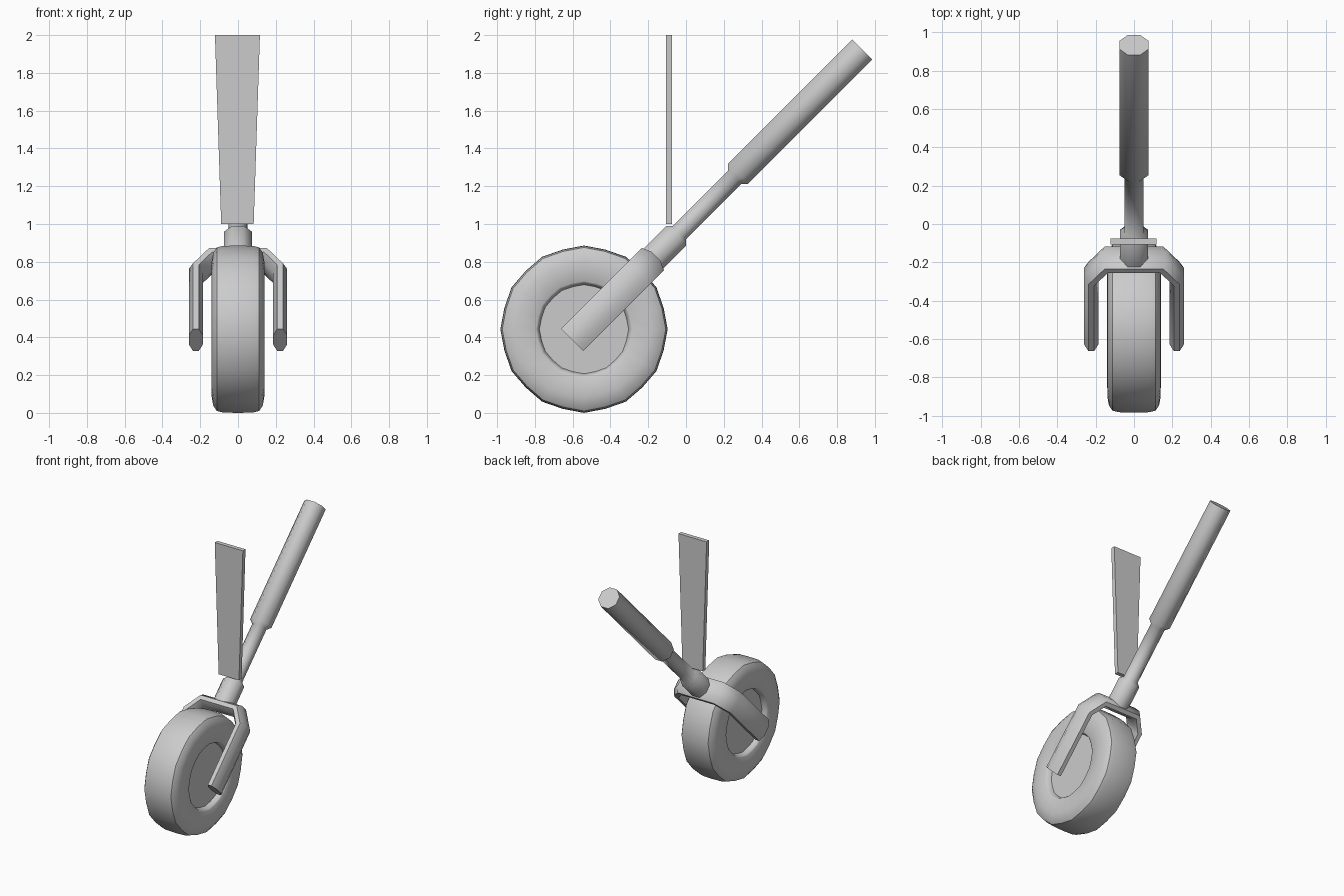
import bpy, bmesh, math
from mathutils import Vector

if "Cube" in bpy.data.objects:
    bpy.data.objects.remove(bpy.data.objects["Cube"])

grey = bpy.data.materials.new("plain grey")
grey.diffuse_color = (0.6, 0.6, 0.6, 1)
grey.use_nodes = True
grey.node_tree.nodes["Principled BSDF"].inputs["Base Color"].default_value = grey.diffuse_color

X = Vector((1, 0, 0))
AXIS = Vector((0, 1, 1)).normalized()      # direction of the sloping strut
NORM = Vector((0, -1, 1)).normalized()     # at right angles to the strut
BASE = Vector((0, -0.54, 0.45))            # strut line passes the wheel hub


def skin(name, rings, angle):
    """Join rings of points into a capped tube."""
    bm = bmesh.new()
    rows = [[bm.verts.new(p) for p in ring] for ring in rings]
    n = len(rows[0])
    for a, b in zip(rows, rows[1:]):
        for i in range(n):
            j = (i + 1) % n
            bm.faces.new((a[i], a[j], b[j], b[i]))
    bm.faces.new(rows[0])
    bm.faces.new(rows[-1])
    bmesh.ops.recalc_face_normals(bm, faces=bm.faces)
    mesh = bpy.data.meshes.new(name)
    bm.to_mesh(mesh)
    bm.free()
    mesh.materials.append(grey)
    ob = bpy.data.objects.new(name, mesh)
    bpy.context.collection.objects.link(ob)
    bpy.ops.object.select_all(action='DESELECT')
    ob.select_set(True)
    bpy.context.view_layer.objects.active = ob
    bpy.ops.object.shade_smooth_by_angle(angle=math.radians(angle))
    return ob


def ring(centre, u, v, ru, rv, n=8, offset=0.5, wave=1.0):
    """Closed loop of n points; wave pulls in every second point."""
    pts = []
    for i in range(n):
        a = 2 * math.pi * (i + offset) / n
        k = wave if i % 2 else 1.0
        pts.append(centre + k * (u * ru * math.cos(a) + v * rv * math.sin(a)))
    return pts


FLAT = 1 / math.cos(math.pi / 8)           # octagon flat-to-corner ratio

# Wheel: rounded tyre with a shallow dished hub on both sides
half = [(0.10, 0.236), (0.132, 0.245), (0.14, 0.255), (0.139, 0.36),
        (0.131, 0.405), (0.112, 0.433), (0.08, 0.441)]
profile = [(-x, r) for x, r in half] + [(0, 0.443)] + half[::-1]
hub = Vector((0, -0.54, 0.443))
skin("wheel", [ring(hub + X * x, Vector((0, 1, 0)), Vector((0, 0, 1)), r, r,
                    24, 0, 0.985) for x, r in profile], 40)

# Fork: flattened eight-sided tube bent over the wheel
side = [(0.223, -0.09), (0.223, 0.395), (0.145, 0.50)]
path = [(-x, s) for x, s in side] + side[::-1]
pts = [BASE + X * x + AXIS * s for x, s in path]
rings = []
for i, p in enumerate(pts):
    d_in = (p - pts[max(i - 1, 0)]).normalized()
    d_out = (pts[min(i + 1, len(pts) - 1)] - p).normalized()
    tangent = (d_in + d_out).normalized()
    across = tangent.cross(NORM).normalized()
    ends = i in (0, len(pts) - 1)
    mitre = 1 if ends else 1 / tangent.dot(d_in)
    rings.append(ring(p, across, NORM, 0.037 * FLAT * mitre, 0.083 * FLAT))
skin("fork", rings, 50)

# Strut: collar, piston rod and thick upper cylinder with sloping shoulders
strut = [(0.50, 0.074), (0.69, 0.074), (0.714, 0.05), (1.128, 0.05),
         (1.154, 0.075), (2.083, 0.075)]
skin("strut", [ring(BASE + AXIS * s, X, NORM, r * FLAT, r * FLAT)
               for s, r in strut], 50)

# Door: thin upright panel, wider at the top
skin("door_panel", [[Vector((-w - 0.003, -0.107, z)), Vector((w - 0.003, -0.107, z)),
                     Vector((w - 0.003, -0.075, z)), Vector((-w - 0.003, -0.075, z))]
                    for z, w in ((1.0, 0.086), (2.0, 0.119))], 30)
